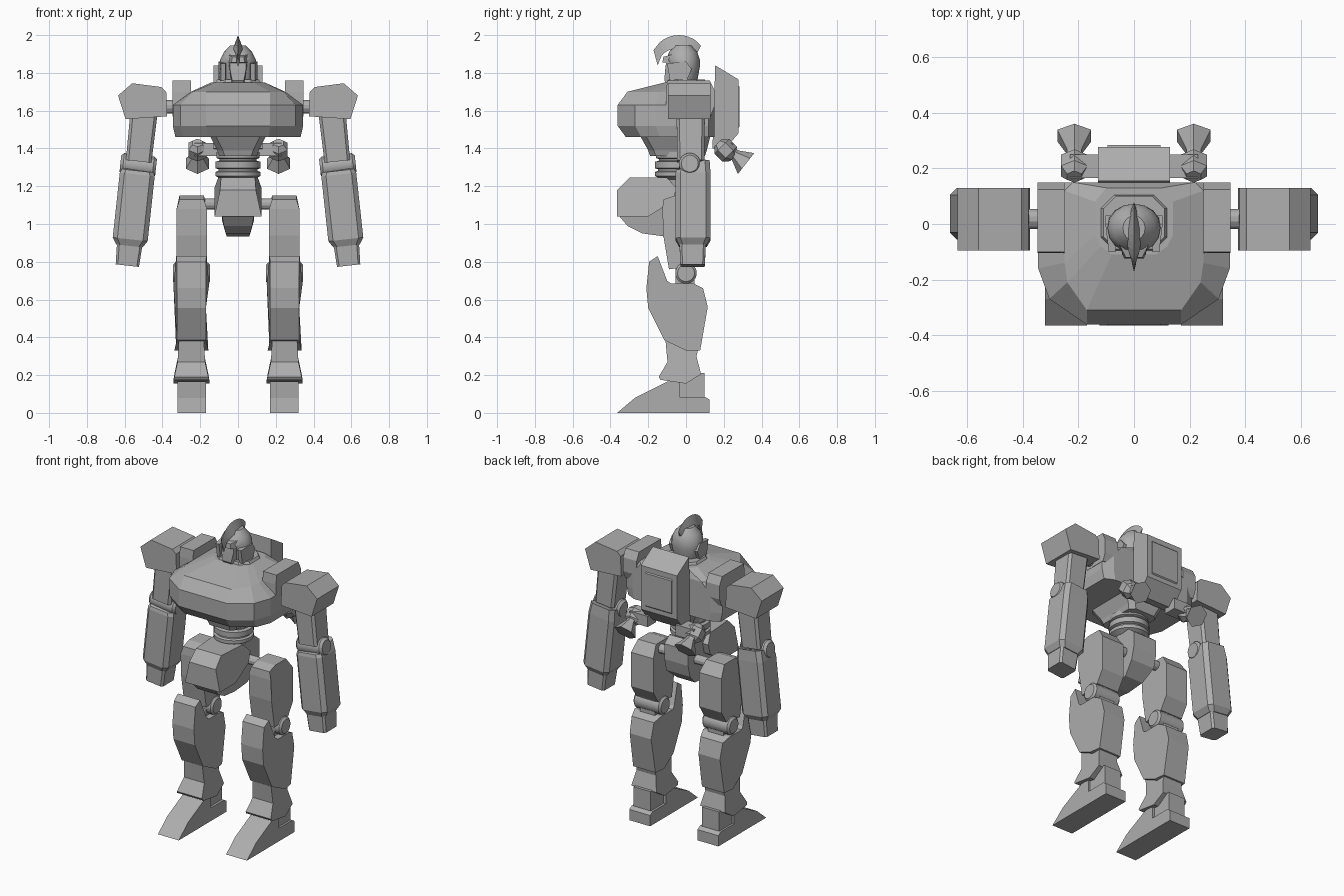
import bpy, bmesh, math
from mathutils import Matrix, Vector

if "Cube" in bpy.data.objects:
    bpy.data.objects.remove(bpy.data.objects["Cube"])

grey = bpy.data.materials.new("plain grey")
grey.diffuse_color = (0.42, 0.42, 0.42, 1)
grey.use_nodes = True
grey.node_tree.nodes["Principled BSDF"].inputs["Base Color"].default_value = grey.diffuse_color


def finish(name, bm, mirror=False, matrix=None, smooth=False):
    """Turn a bmesh into an object, optionally mirrored across x = 0."""
    if matrix is not None:
        bm.transform(matrix)
    bmesh.ops.recalc_face_normals(bm, faces=bm.faces)
    me = bpy.data.meshes.new(name)
    bm.to_mesh(me)
    bm.free()
    ob = bpy.data.objects.new(name, me)
    bpy.context.collection.objects.link(ob)
    me.materials.append(grey)
    if mirror:
        ob.modifiers.new("Mirror", 'MIRROR').use_clip = False
    if smooth:
        bpy.context.view_layer.objects.active = ob
        ob.select_set(True)
        bpy.ops.object.shade_smooth_by_angle(angle=math.radians(35))
        ob.select_set(False)
    return ob


def loft(name, rings, **kw):
    """Skin a list of equal-length point rings and cap both ends."""
    bm = bmesh.new()
    loops = [[bm.verts.new(p) for p in r] for r in rings]
    n = len(loops[0])
    for a, b in zip(loops, loops[1:]):
        for i in range(n):
            j = (i + 1) % n
            bm.faces.new((a[i], a[j], b[j], b[i]))
    bm.faces.new(loops[0])
    bm.faces.new(loops[-1])
    return finish(name, bm, **kw)


def side_prism(name, x0, x1, pts, **kw):
    """Extrude a (y, z[, inset]) side profile from x0 to x1."""
    pts = [(*p, 0)[:3] for p in pts]
    return loft(name, [[(x0 + i, y, z) for y, z, i in pts],
                       [(x1 - i, y, z) for y, z, i in pts]], **kw)


def box(name, x0, x1, y0, y1, z0, z1, **kw):
    return side_prism(name, x0, x1, [(y0, z0), (y1, z0), (y1, z1), (y0, z1)], **kw)


def octagon(z, x0, x1, y0, y1, c):
    """Rectangle with cut corners at height z."""
    return [(x0 + c, y0, z), (x1 - c, y0, z), (x1, y0 + c, z), (x1, y1 - c, z),
            (x1 - c, y1, z), (x0 + c, y1, z), (x0, y1 - c, z), (x0, y0 + c, z)]


def tube(name, start, end, stations, sides=20, **kw):
    """Turned shape along start-end; stations are (fraction, radius)."""
    a, b = Vector(start), Vector(end)
    q = (b - a).to_track_quat('Z', 'Y')
    ring = [2 * math.pi * (i + .5) / sides for i in range(sides)]
    return loft(name, [[a.lerp(b, f) + q @ Vector((r * math.cos(t), r * math.sin(t), 0))
                        for t in ring] for f, r in stations], **kw)


def chest_ring(z, half):
    return [(x, y, z) for x, y in half] + [(-x, y, z) for x, y in reversed(half)]


# Torso
wide = [(.17, -.362), (.305, -.27), (.345, -.16), (.345, .12), (.28, .15)]
narrow = [(.17, -.31), (.24, -.21), (.25, -.14), (.25, .12), (.22, .15)]
collar_top = [(.08, -.11), (.12, -.08), (.14, -.04), (.14, .08), (.10, .13)]
loft("chest", [chest_ring(1.46, [(x * .96, y if y > 0 else y * .88) for x, y in wide]),
               chest_ring(1.52, wide), chest_ring(1.63, wide),
               chest_ring(1.70, narrow), chest_ring(1.75, collar_top)])
side_prism("shoulder_box", .25, .347, [(-.105, 1.57), (.13, 1.57), (.15, 1.62), (.15, 1.71),
                                       (.125, 1.76), (-.1, 1.76), (-.105, 1.70)], mirror=True)
loft("collar", [octagon(1.70, -.15, .15, -.115, .12, .06),
                octagon(1.765, -.11, .11, -.09, .10, .045)])
loft("belly", [octagon(1.36, -.10, .10, -.19, .10, .03),
               octagon(1.39, -.11, .11, -.20, .11, .03),
               octagon(1.47, -.15, .15, -.245, .13, .03)])

# Waist bellows
tube("waist", (0, -.045, 1.20), (0, -.045, 1.38),
     [(0, .08), (.2, .085), (.3, .12), (.42, .12), (.45, .105), (.5, .105), (.53, .12),
      (.72, .12), (.75, .10), (.8, .10), (.83, .115), (1, .115)], sides=24, smooth=True)

# Pelvis
side_prism("hip_block", -.125, .125,
           [(-.365, 1.04), (-.365, 1.18, .03), (-.30, 1.245, .035), (-.10, 1.245, .02),
            (-.05, 1.19), (-.07, 1.12), (-.20, 1.04)])
side_prism("crotch", -.085, .085,
           [(-.36, 1.05), (-.31, .99, .01), (-.23, .95, .02), (-.12, .935, .025), (0, .95, .02),
            (.08, 1.02), (.10, 1.10), (.10, 1.20), (.05, 1.24), (-.1, 1.22)])
tube("hip_axle", (.07, 0, 1.105), (.2, 0, 1.105), [(0, .03), (1, .03)], sides=12, mirror=True)

# Backpack and thrusters
side_prism("backpack", -.13, .13, [(.14, 1.40), (.155, 1.84), (.278, 1.765), (.278, 1.48), (.2, 1.39)])
side_prism("backpack_panel", -.095, .095, [(.27, 1.50), (.27, 1.74), (.284, 1.725), (.284, 1.515)])
box("thruster_arm", .10, .23, .165, .25, 1.36, 1.43, mirror=True)
tube("thruster_joint", (.215, .17, 1.43), (.215, .25, 1.35),
     [(0, .03), (.25, .055), (.75, .055), (1, .025)], sides=6, mirror=True)
tube("thruster_nozzle", (.215, .235, 1.385), (.215, .318, 1.32),
     [(0, .03), (.3, .03), (1, .07)], sides=6, mirror=True)

# Head
def oval(z, hx, y0, y1, n=16):
    return [(hx * math.cos(2 * math.pi * i / n),
             (y0 + y1) / 2 + (y1 - y0) / 2 * math.sin(2 * math.pi * i / n), z) for i in range(n)]

loft("helmet", [oval(1.73, .07, -.07, .05), oval(1.77, .085, -.08, .062), oval(1.83, .097, -.09, .073),
                oval(1.87, .095, -.105, .073), oval(1.91, .075, -.09, .06),
                oval(1.945, .04, -.06, .03)], smooth=True)
side_prism("face", -.055, .055, [(-.02, 1.72, .01), (-.09, 1.72, .025), (-.115, 1.76, .025),
                                 (-.11, 1.82, .012), (-.105, 1.86, .012), (-.02, 1.87)])
side_prism("cheek_guard", .055, .103, [(-.085, 1.76, .012), (.0, 1.75), (.03, 1.82), (.0, 1.86),
                                       (-.1, 1.85, .012)], mirror=True)
side_prism("brow", -.06, .06, [(-.06, 1.85), (-.125, 1.855, .025), (-.12, 1.885, .03), (-.06, 1.90)])
# Crest: arched blade, thick at the base and sharp on top
arc = [math.radians(150 - 12 * i) for i in range(11)]
crest = []
for i, t in enumerate(arc):
    y, z = -.038 + .135 * math.cos(t), 1.885 + .115 * math.sin(t)
    yb, zb = -.038 + .105 * math.cos(t), 1.855 + .075 * math.sin(t)
    w = .026 * math.sin(math.pi * (i + 1.5) / 13)
    crest.append([(-w, yb, zb), (0, y, z), (w, yb, zb)])
crest.insert(0, [(-.006, -.15, 1.84), (0, -.172, 1.92), (.006, -.15, 1.84)])
loft("crest", crest)

# Arms: built hanging straight, then tilted outward
tilt = Matrix.Translation((.5, .025, 1.57)) @ Matrix.Rotation(math.radians(-6.2), 4, 'Y')
arm = dict(mirror=True, matrix=tilt)
loft("shoulder_pad", [[(x, y, z) for x, z in [(.375, 1.57), (.38, 1.70), (.405, 1.725), (.56, 1.745),
                                              (.635, 1.68), (.595, 1.555)]] for y in (-.095, .13)],
     mirror=True)
tube("shoulder_axle", (.3, .018, 1.62), (.42, .018, 1.62), [(0, .037), (1, .037)], sides=12, mirror=True)
loft("upper_arm", [octagon(.03, -.072, .072, -.075, .075, .015),
                   octagon(-.24, -.068, .068, -.072, .072, .015)], **arm)
tube("elbow", (-.095, -.005, -.262), (.095, -.005, -.262),
     [(0, .045), (.08, .058), (.92, .058), (1, .045)], sides=20, smooth=True, **arm)
low, high = octagon(-.27, -.085, .085, -.075, .10, .025), octagon(-.31, -.093, .093, -.08, .105, .025)
low = [(x, y, z + .03 if y > .05 else z - .02) for x, y, z in low]
loft("forearm", [low, high, octagon(-.655, -.093, .093, -.08, .105, .025),
                 octagon(-.69, -.07, .07, -.062, .085, .02)], **arm)
loft("hand", [octagon(-.67, -.068, .068, -.06, .08, .012),
              octagon(-.795, -.062, .062, -.055, .075, .012)], **arm)

# Legs
side_prism("thigh", .165, .325, [(-.125, 1.08), (-.12, 1.13, .015), (-.06, 1.15, .015), (.05, 1.15, .015),
                                 (.10, 1.08), (.10, .86), (.05, .78), (-.09, .76), (-.12, .94)], mirror=True)
box("knee_link", .19, .30, -.055, .045, .62, .80, mirror=True)
tube("knee", (.148, 0, .74), (.345, 0, .74), [(0, .045), (.06, .057), (.94, .057), (1, .045)],
     sides=20, smooth=True, mirror=True)
side_prism("shin", .152, .342,
           [(-.15, .83, .015), (-.195, .80, .018), (-.21, .66, .018), (-.20, .555, .018), (-.115, .385, .018),
            (0, .33, .005), (.075, .33, .015), (.115, .56, .018), (.09, .66, .015), (.04, .685),
            (-.08, .685), (-.10, .70, .003)], mirror=True)
side_prism("ankle_guard", .152, .342,
           [(-.11, .40, .03), (-.098, .27, .022), (-.145, .19, .005), (-.135, .175), (0, .155),
            (.08, .205, .005), (.055, .30, .025), (.07, .36, .03)], mirror=True)
box("ankle", .185, .307, -.05, .098, .07, .21, mirror=True)
side_prism("foot", .17, .32, [(-.365, 0), (-.27, .08), (-.10, .165), (-.035, .165), (-.035, .085),
                              (.10, .085), (.125, .07), (.125, 0)], mirror=True)
